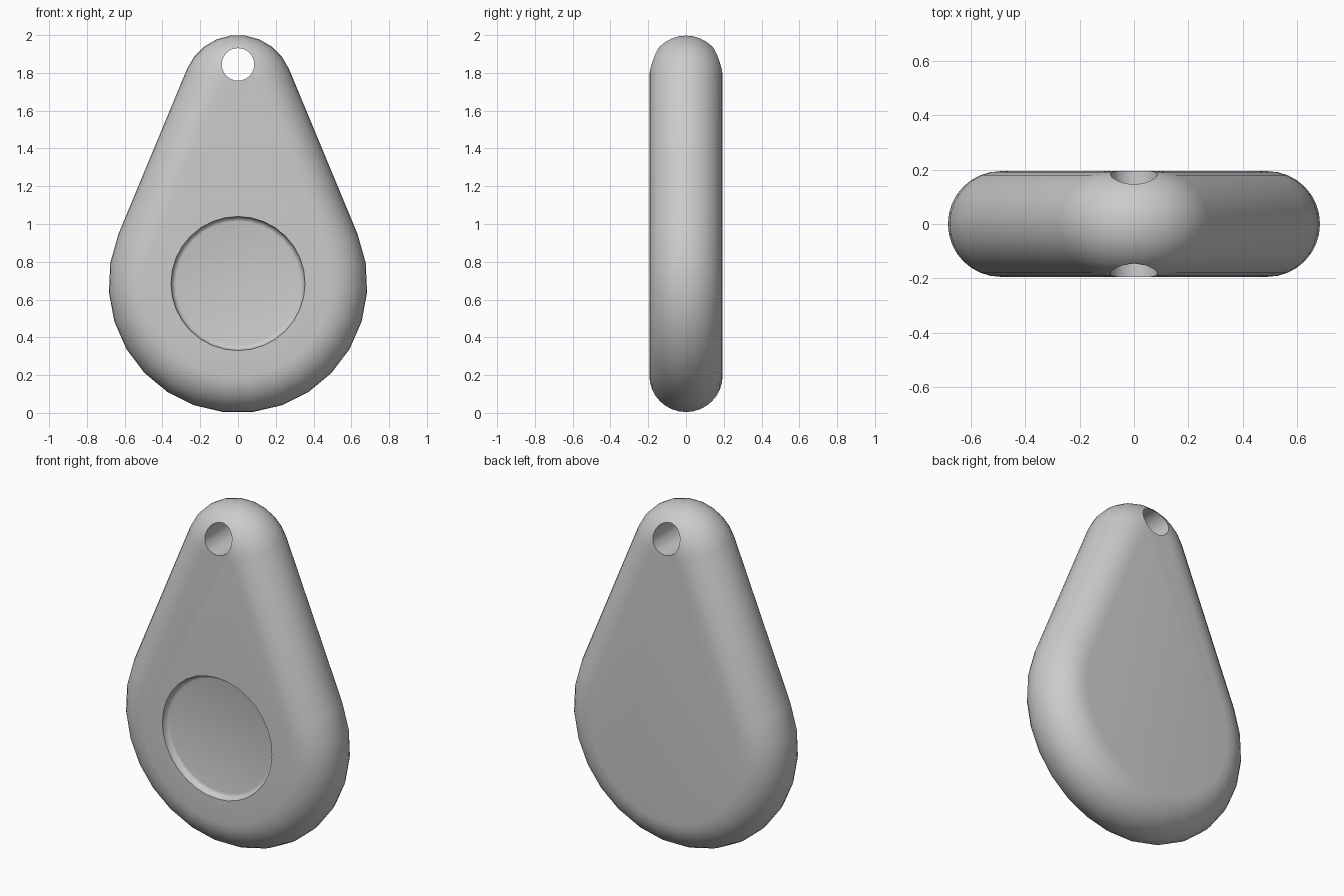
import bpy, bmesh
from math import sin, cos, radians, pi

if "Cube" in bpy.data.objects:
    bpy.data.objects.remove(bpy.data.objects["Cube"])

HALF = 0.194                 # half thickness, also the edge rounding radius
BIG_Z, BIG_R = 0.685, 0.685  # lower lobe
TOP_Z, TOP_R = 1.707, 0.293  # upper lobe
TANGENT = 112.5              # angle from straight down where the straight sides start


def outline(inset):
    """Teardrop outline (x, z), shrunk inwards by inset."""
    pts = []
    for i in range(18):
        a = radians(-TANGENT + 2 * TANGENT * i / 17)
        pts.append(((BIG_R - inset) * sin(a), BIG_Z - (BIG_R - inset) * cos(a)))
    top = 180 - TANGENT
    for i in range(10):
        a = radians(top - 2 * top * i / 9)
        pts.append(((TOP_R - inset) * sin(a), TOP_Z + (TOP_R - inset) * cos(a)))
    return pts


def skin(name, rings):
    """Closed solid through a list of rings of equal point count."""
    bm = bmesh.new()
    loops = [[bm.verts.new(p) for p in ring] for ring in rings]
    n = len(loops[0])
    for a, b in zip(loops, loops[1:]):
        for i in range(n):
            j = (i + 1) % n
            bm.faces.new((a[i], a[j], b[j], b[i]))
    bm.faces.new(loops[0])
    bm.faces.new(loops[-1])
    bmesh.ops.recalc_face_normals(bm, faces=bm.faces)
    mesh = bpy.data.meshes.new(name)
    bm.to_mesh(mesh)
    bm.free()
    obj = bpy.data.objects.new(name, mesh)
    bpy.context.collection.objects.link(obj)
    return obj


def turned(name, z, profile, sides):
    """Solid of revolution along y; profile is a list of (radius, y)."""
    return skin(name, [[(r * cos(2 * pi * i / sides), y, z + r * sin(2 * pi * i / sides))
                        for i in range(sides)] for r, y in profile])


# Body with fully rounded edge
rings = []
for k in range(17):
    a = -pi / 2 + pi * k / 16
    rings.append([(x, HALF * sin(a), z) for x, z in outline(HALF * (1 - cos(a)))])
body = skin("fob_body", rings)

# Cutters: keyring hole and shallow button recess with a curved wall
hole = turned("hole_cutter", 1.845, [(0.086, -0.4), (0.086, 0.4)], 32)
wall = [(0.328 + 0.027 * sin(pi / 2 * t / 4), -HALF + 0.035 * cos(pi / 2 * t / 4))
        for t in range(5)]
recess = turned("recess_cutter", BIG_Z, wall + [(0.355, -0.3)], 32)

bpy.context.view_layer.objects.active = body
body.select_set(True)
for cutter in (hole, recess):
    cutter.hide_render = True
    mod = body.modifiers.new(cutter.name, 'BOOLEAN')
    mod.operation = 'DIFFERENCE'
    mod.solver = 'EXACT'
    mod.object = cutter
    bpy.ops.object.modifier_apply(modifier=mod.name)
    bpy.data.objects.remove(cutter)

bpy.ops.object.shade_smooth_by_angle(angle=radians(35))
